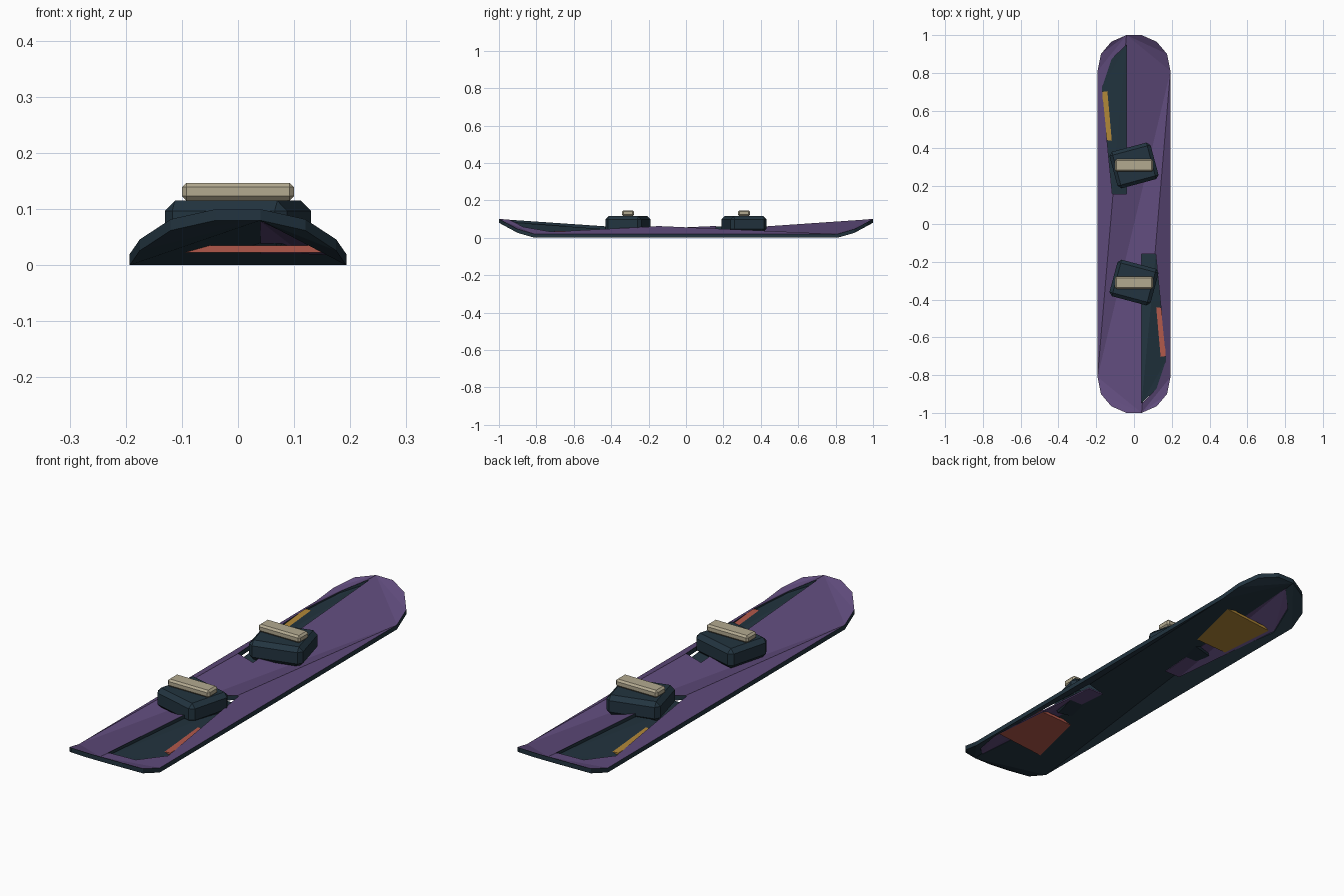
import bpy, bmesh
from math import radians

if "Cube" in bpy.data.objects:
    bpy.data.objects.remove(bpy.data.objects["Cube"])


def material(name, rgb):
    m = bpy.data.materials.new(name)
    m.diffuse_color = (*rgb, 1)
    m.use_nodes = True
    m.node_tree.nodes["Principled BSDF"].inputs["Base Color"].default_value = m.diffuse_color
    return m


PURPLE = material("purple", (0.115, 0.07, 0.2))
TEAL = material("dark_teal", (0.016, 0.034, 0.05))
CREAM = material("cream", (0.45, 0.4, 0.28))
RED = material("red", (0.45, 0.1, 0.07))
AMBER = material("amber", (0.45, 0.25, 0.04))


def prism(name, outline, fans, thick, body, top):
    """Slab from an outline of (x, y, z) points; fans list corner indices per cap fan."""
    bm = bmesh.new()
    up = [bm.verts.new(p) for p in outline]
    low = [bm.verts.new((x, y, z - thick)) for x, y, z in outline]
    n = len(outline)
    for i in range(n):
        j = (i + 1) % n
        bm.faces.new((low[i], low[j], up[j], up[i]))
    for fan in fans:
        for a, b in zip(fan[1:-1], fan[2:]):
            bm.faces.new((up[fan[0]], up[a], up[b])).material_index = 1
            bm.faces.new((low[fan[0]], low[b], low[a]))
    bmesh.ops.recalc_face_normals(bm, faces=bm.faces)
    me = bpy.data.meshes.new(name)
    bm.to_mesh(me)
    bm.free()
    me.materials.append(body)
    me.materials.append(top)
    ob = bpy.data.objects.new(name, me)
    bpy.context.collection.objects.link(ob)
    return ob


def box(name, size, loc, turn, bevel, mat):
    bpy.ops.mesh.primitive_cube_add(size=1, location=loc, rotation=(0, 0, radians(turn)))
    ob = bpy.context.object
    ob.name = name
    ob.scale = size
    bpy.ops.object.transform_apply(location=False, rotation=False, scale=True)
    mod = ob.modifiers.new("bevel", "BEVEL")
    mod.width, mod.segments = bevel, 1
    ob.data.materials.append(mat)
    return ob


def half_turn(pts, s):
    return [(x * s, y * s, z) for x, y, z in pts]


# board: front right quarter of the outline, mirrored to the full outline
nose = [(0.04, -1, 0.1), (0.12, -0.965, 0.082), (0.175, -0.9, 0.046), (0.193, -0.81, 0.02)]
front_left = [(-x, y, z) for x, y, z in reversed(nose)]
half = front_left + nose                       # left side -> nose -> right side
outline = half + half_turn(half, -1)
board = prism("board", outline,
              [[4, 5, 6, 7, 8, 0, 1, 2, 3], [12, 13, 14, 15, 0, 8, 9, 10, 11]],
              0.02, TEAL, PURPLE)

# deck inlays set into openings, with a coloured stripe at each end
inlay = [(0.04, -0.95, 0.084), (0.12, -0.87, 0.052), (0.17, -0.72, 0.024),
         (0.115, -0.16, 0.026), (0.04, -0.16, 0.026)]
stripe = [(-0.1, -0.73, 0.035), (0.167, -0.70, 0.035), (0.157, -0.44, 0.035), (-0.04, -0.45, 0.035)]
for end, s, colour in (("front", 1, RED), ("back", -1, AMBER)):
    cutter = prism("opening_" + end, half_turn([(x, y, 0.3) for x, y, z in inlay], s),
                   [[0, 1, 2, 3, 4]], 0.5, TEAL, TEAL)
    cutter.hide_render = True
    mod = board.modifiers.new("opening", "BOOLEAN")
    mod.operation, mod.solver, mod.object = "DIFFERENCE", "EXACT", cutter
    bpy.context.view_layer.objects.active = board
    bpy.ops.object.modifier_apply(modifier=mod.name)
    bpy.data.objects.remove(cutter)
    prism(end + "_inlay", half_turn(inlay, s), [[0, 1, 2, 3, 4]], 0.006, PURPLE, TEAL)
    prism(end + "_stripe", half_turn(stripe, s), [[0, 1, 2, 3]], 0.012, colour, colour)

    # bindings: angled foot plate and cross strap
    box(end + "_binding", (0.225, 0.2, 0.085), (0, -0.31 * s, 0.0725), -15 * s, 0.018, TEAL)
    box(end + "_strap", (0.2, 0.066, 0.032), (0, -0.31 * s, 0.131), 0, 0.008, CREAM)
